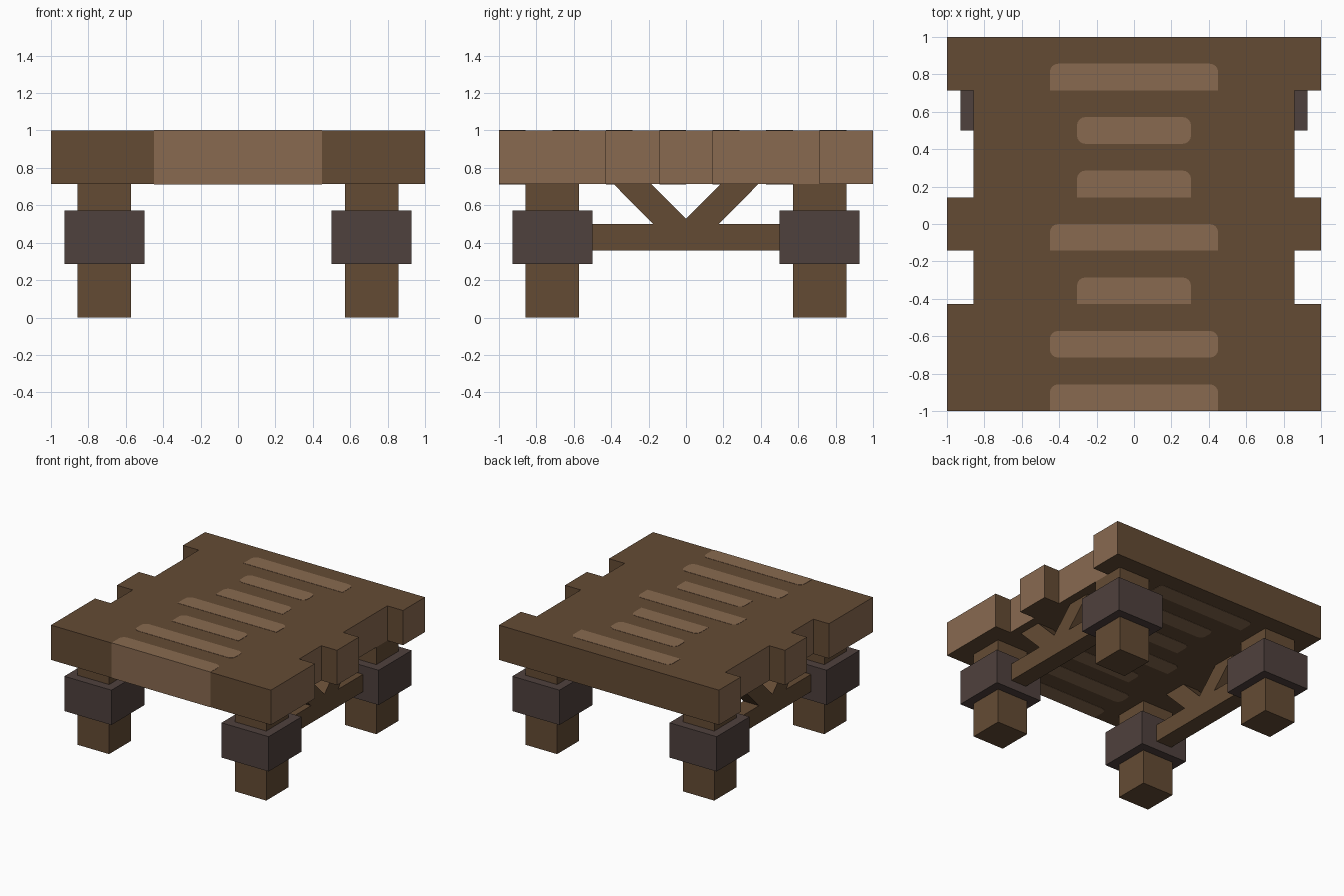
import bpy, bmesh, math

if "Cube" in bpy.data.objects:
    bpy.data.objects.remove(bpy.data.objects["Cube"])

U = 1 / 7  # the design sits on a seventh-unit module


def material(name, hex_code):
    def lin(c):
        c /= 255
        return c / 12.92 if c <= 0.04045 else ((c + 0.055) / 1.055) ** 2.4
    m = bpy.data.materials.new(name)
    rgb = [int(hex_code[i:i + 2], 16) for i in (0, 2, 4)]
    m.diffuse_color = (*[lin(c) for c in rgb], 1)
    m.use_nodes = True
    m.node_tree.nodes["Principled BSDF"].inputs["Base Color"].default_value = m.diffuse_color
    return m


DARK = material("dark_wood", "644B34")
LIGHT = material("light_wood", "896A50")
IRON = material("iron", "4F413D")


def finish(name, bm, *mats):
    bmesh.ops.recalc_face_normals(bm, faces=bm.faces)
    me = bpy.data.meshes.new(name)
    bm.to_mesh(me)
    bm.free()
    for m in mats:
        me.materials.append(m)
    ob = bpy.data.objects.new(name, me)
    bpy.context.collection.objects.link(ob)
    return ob


def prism(points, depth):
    """Extrude a closed 3D outline along a depth vector."""
    bm = bmesh.new()
    face = bm.faces.new([bm.verts.new(p) for p in points])
    ext = bmesh.ops.extrude_face_region(bm, geom=[face], use_keep_orig=True)
    verts = [g for g in ext["geom"] if isinstance(g, bmesh.types.BMVert)]
    bmesh.ops.translate(bm, verts=verts, vec=depth)
    return bm


def box(name, x0, x1, y0, y1, z0, z1, mat):
    pts = [(x0, y0, z0), (x1, y0, z0), (x1, y1, z0), (x0, y1, z0)]
    return finish(name, prism(pts, (0, 0, z1 - z0)), mat)


# Tabletop: slab with two notches on each long side
side = [(1, -1), (1, -3 * U), (6 * U, -3 * U), (6 * U, -U), (1, -U), (1, U),
        (6 * U, U), (6 * U, 5 * U), (1, 5 * U), (1, 1)]
outline = side + [(-x, y) for x, y in reversed(side)]
bm = prism([(x, y, 5 * U) for x, y in outline], (0, 0, 2 * U))
bmesh.ops.recalc_face_normals(bm, faces=bm.faces)
for x in (-0.45, 0.45):  # cut the front edge for its pale panel
    edge = [f for f in bm.faces if f.normal.y < -0.9 and f.calc_center_median().y < -0.99]
    geom = edge + list({e for f in edge for e in f.edges}) + list({v for f in edge for v in f.verts})
    bmesh.ops.bisect_plane(bm, geom=geom, plane_co=(x, 0, 0), plane_no=(1, 0, 0))
for f in bm.faces:
    c = f.calc_center_median()
    if abs(f.normal.x) > 0.9 or (c.y < -0.99 and abs(c.x) < 0.4):
        f.material_index = 1
finish("tabletop", bm, DARK, LIGHT)


# Pale inlaid stripes, flush on the upper and lower surfaces
def stripe_outline(hw, y0, y1, round_front, r=0.045):
    right = []
    if round_front:
        right += [(hw - r + r * math.sin(a), y0 + r - r * math.cos(a))
                  for a in (i * math.pi / 8 for i in range(5))]
    else:
        right.append((hw, y0))
    right += [(hw - r + r * math.cos(a), y1 - r + r * math.sin(a))
              for a in (i * math.pi / 8 for i in range(5))]
    return right + [(-x, y) for x, y in reversed(right)]


stripes = [(-7, 0.45, False), (-5, 0.45, True), (-3, 0.305, False), (-1, 0.45, False),
           (1, 0.305, False), (3, 0.305, True), (5, 0.45, False)]
for k, hw, rounded in stripes:
    pts = stripe_outline(hw, k * U, (k + 1) * U, rounded)
    for label, z in (("top", 1.0), ("underside", 5 * U)):
        bm = prism([(x, y, z - 0.002) for x, y in pts], (0, 0, 0.004))
        finish(f"stripe_{label}", bm, LIGHT)

# Legs with iron cuffs
for sx in (-1, 1):
    for sy in (-1, 1):
        cx, cy = sx * 5 * U, sy * 5 * U
        box("leg", cx - U, cx + U, cy - U, cy + U, 0, 5 * U, DARK)
        box("leg_cuff", cx - 1.5 * U, cx + 1.5 * U, cy - 1.5 * U, cy + 1.5 * U,
            2 * U, 4 * U, IRON)

# Side stretchers with V braces up to the tabletop
for sx in (-1, 1):
    x0 = sx * 5 * U - U / 2
    box("stretcher", x0, x0 + U, -0.5, 0.5, 2.5 * U, 3.5 * U, DARK)
    for sy in (-1, 1):
        profile = [(0, 0.5), (0, 0.528), (0.186, 5 * U), (0.388, 5 * U), (0.174, 0.5)]
        bm = prism([(x0, sy * y, z) for y, z in profile], (U, 0, 0))
        finish("brace", bm, DARK)
